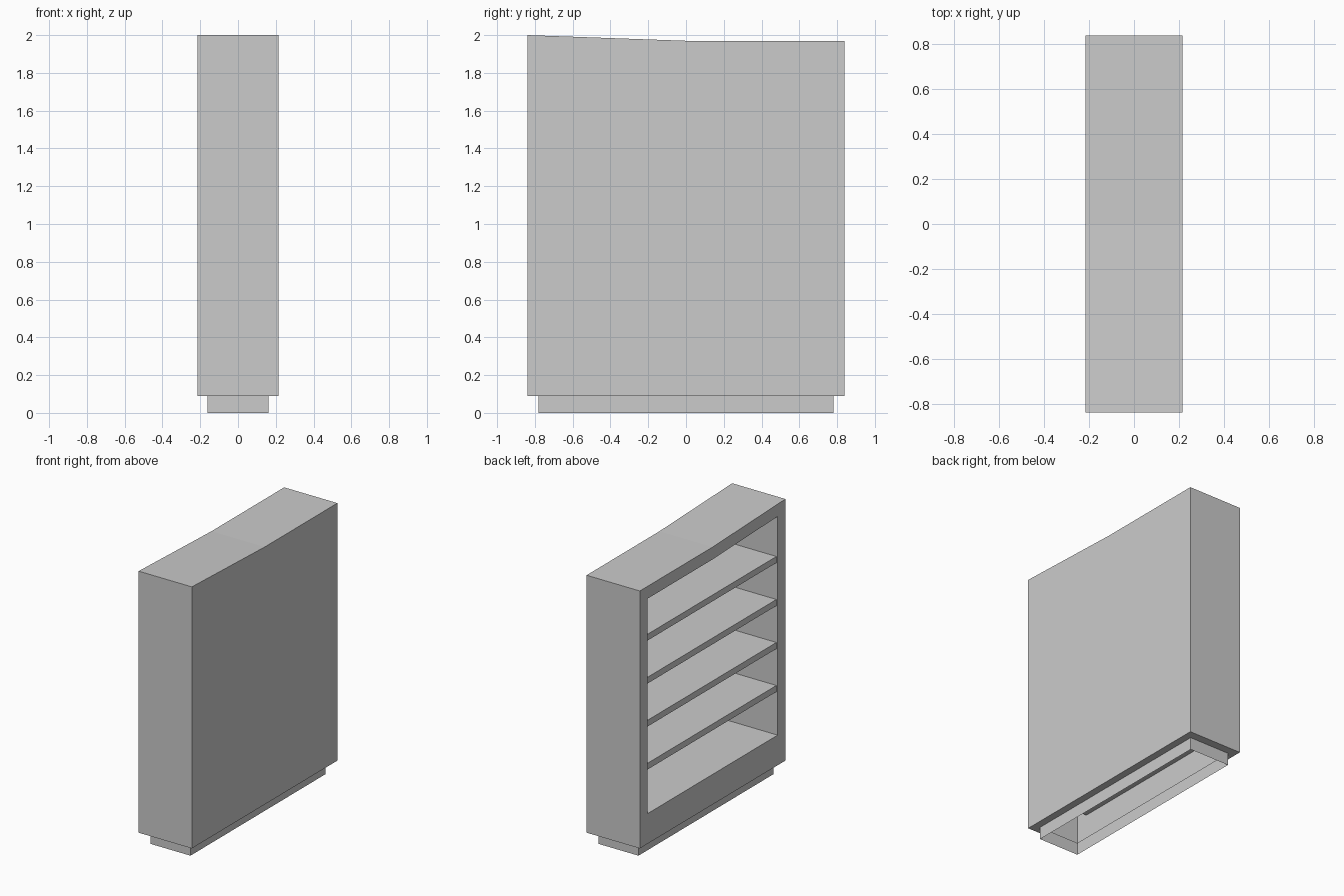
import bpy
import bmesh

cube = bpy.data.objects.get("Cube")
if cube:
    bpy.data.objects.remove(cube, do_unlink=True)

# Single grey finish
grey = bpy.data.materials.new("light_grey")
grey.use_nodes = True
colour = (0.6, 0.6, 0.6, 1)
grey.diffuse_color = colour
grey.node_tree.nodes["Principled BSDF"].inputs["Base Color"].default_value = colour

HALF_X, HALF_Y = 0.215, 0.84      # cabinet half depth and half width
BASE_X, BASE_Y = 0.162, 0.78      # plinth half sizes
OPEN_Y = 0.75                     # half width of the opening
FLOOR, CEILING = 0.31, 1.88       # opening heights
BASE_TOP = 0.09


def make_object(name, bm):
    bmesh.ops.recalc_face_normals(bm, faces=bm.faces)
    mesh = bpy.data.meshes.new(name)
    bm.to_mesh(mesh)
    bm.free()
    mesh.materials.append(grey)
    obj = bpy.data.objects.new(name, mesh)
    bpy.context.collection.objects.link(obj)
    return obj


def side_loop(bm, x, half_y, bottom, top, rise):
    """Side outline whose top slopes up towards the front from the middle."""
    points = [(-half_y, bottom), (0, bottom), (half_y, bottom),
              (half_y, top), (0, top), (-half_y, top + rise)]
    return [bm.verts.new((x, y, z)) for y, z in points]


def flat_loop(bm, half_x, half_y, z):
    """Horizontal rectangle."""
    corners = [(-1, -1), (1, -1), (1, 1), (-1, 1)]
    return [bm.verts.new((sx * half_x, sy * half_y, z)) for sx, sy in corners]


def bridge(bm, a, b, start=0):
    for i in range(start, len(a)):
        j = (i + 1) % len(a)
        bm.faces.new((a[i], a[j], b[j], b[i]))


# Hollow cabinet shell with a recessed compartment, open underneath
bm = bmesh.new()
back = side_loop(bm, HALF_X, HALF_Y, BASE_TOP, 1.97, 0.03)
face = side_loop(bm, -HALF_X, HALF_Y, BASE_TOP, 1.97, 0.03)
rim = side_loop(bm, -HALF_X, OPEN_Y, FLOOR, CEILING, 0.027)
inner = side_loop(bm, HALF_X - 0.015, OPEN_Y, FLOOR, CEILING, 0.027)
bridge(bm, back, face, start=2)
bridge(bm, face, rim)
bridge(bm, rim, inner)
bm.faces.new(back)
bm.faces.new(inner)
make_object("cabinet_shell", bm)

# Underside ledge and plinth skirt
bm = bmesh.new()
ledge = flat_loop(bm, HALF_X, HALF_Y, BASE_TOP)
skirt_top = flat_loop(bm, BASE_X, BASE_Y, BASE_TOP)
skirt_foot = flat_loop(bm, BASE_X, BASE_Y, 0)
bridge(bm, ledge, skirt_top)
bridge(bm, skirt_top, skirt_foot)
make_object("plinth", bm)

# Four evenly spaced shelves, set slightly back from the opening
spacing = (CEILING - FLOOR) / 5
thickness = 0.046
front_x, back_x = -HALF_X + 0.01, HALF_X - 0.015
for n in range(1, 5):
    bm = bmesh.new()
    bmesh.ops.create_cube(bm, size=1)
    bmesh.ops.scale(bm, vec=(back_x - front_x, 2 * OPEN_Y, thickness), verts=bm.verts)
    bmesh.ops.translate(
        bm, verts=bm.verts,
        vec=((front_x + back_x) / 2, 0, FLOOR + n * spacing + thickness / 2))
    make_object(f"shelf_{n}", bm)
